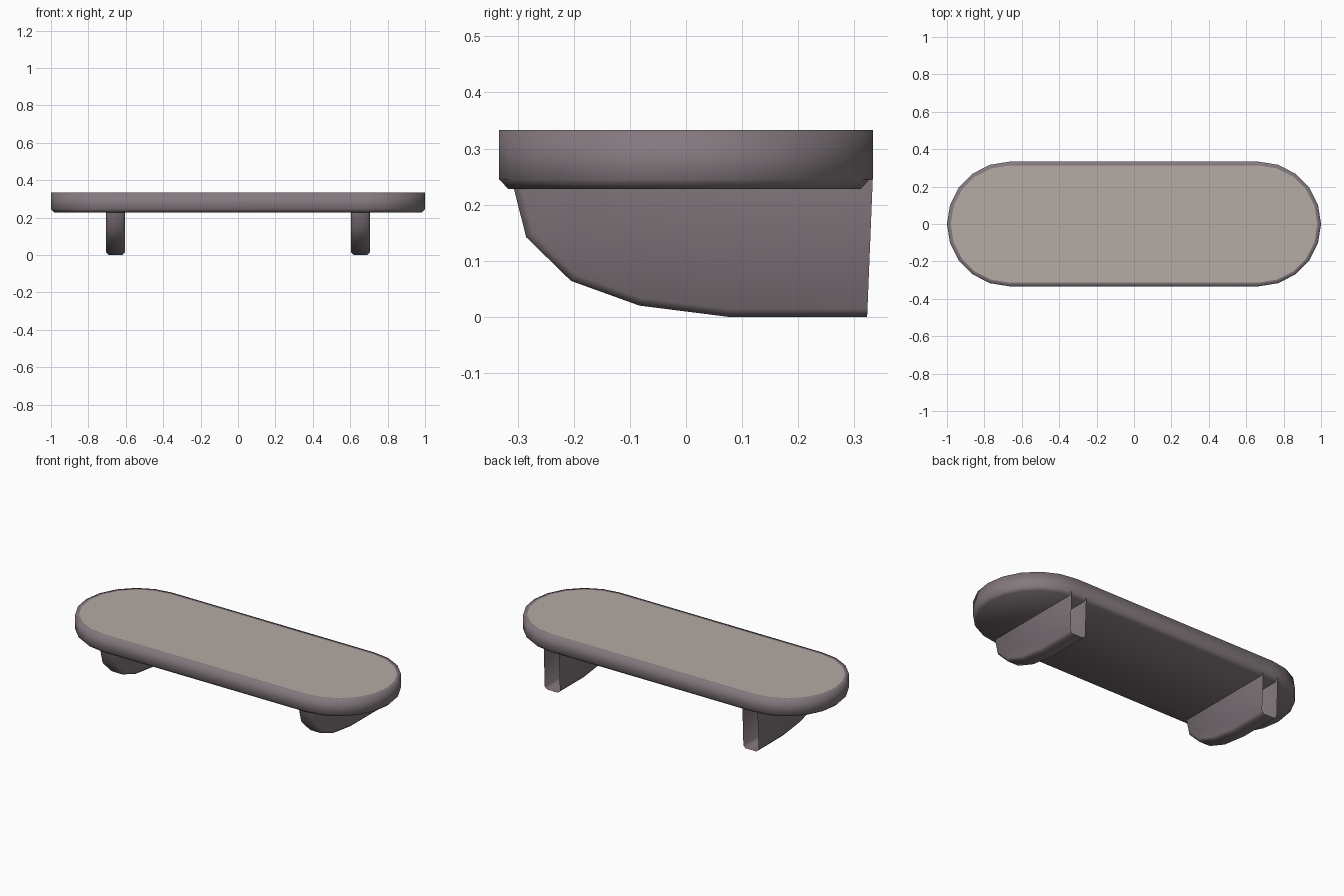
import bpy, bmesh, math

if "Cube" in bpy.data.objects:
    bpy.data.objects.remove(bpy.data.objects["Cube"], do_unlink=True)


def material(name, colour):
    mat = bpy.data.materials.new(name)
    mat.use_nodes = True
    mat.diffuse_color = (*colour, 1)
    mat.node_tree.nodes["Principled BSDF"].inputs["Base Color"].default_value = (*colour, 1)
    return mat


mauve = material("mauve grey", (0.23, 0.19, 0.21))
tan = material("warm tan", (0.46, 0.41, 0.37))


def finish(bm, name, mats):
    mesh = bpy.data.meshes.new(name)
    bm.to_mesh(mesh)
    bm.free()
    for mat in mats:
        mesh.materials.append(mat)
    obj = bpy.data.objects.new(name, mesh)
    bpy.context.collection.objects.link(obj)
    return obj


HALF, RADIUS, STEPS = 0.667, 0.333, 10


def stadium(bm, inset, z):
    """Ring of vertices around a round-ended outline."""
    ring = []
    for side, start in ((1, -90), (-1, 90)):
        for i in range(STEPS + 1):
            a = math.radians(start + 180 * i / STEPS)
            r = RADIUS - inset
            ring.append(bm.verts.new((side * HALF + r * math.cos(a), r * math.sin(a), z)))
    return ring


# Shelf board: chamfered underside, upright edge, narrow rim and tan top panel
bm = bmesh.new()
rings = [stadium(bm, inset, z) for inset, z in
         ((0.016, 0.228), (0, 0.245), (0, 0.333), (0.02, 0.333))]
for low, high in zip(rings, rings[1:]):
    for i in range(len(low)):
        j = (i + 1) % len(low)
        bm.faces.new((low[i], low[j], high[j], high[i]))
bm.faces.new(rings[0][::-1])
for face in bm.faces:
    face.smooth = True
panel = bm.faces.new(rings[-1])
panel.material_index = 1
finish(bm, "shelf_board", [mauve, tan])

# Brackets: hollow curved shells, open at the back and where they meet the board
PROFILE = ((0.333, 0.245), (0.323, 0), (0.075, 0), (-0.083, 0.02),
           (-0.205, 0.064), (-0.285, 0.142), (-0.307, 0.229))
WIDTH = 0.1

for name, centre in (("left_bracket", 0.655), ("right_bracket", -0.655)):
    bm = bmesh.new()
    inner, outer = [[bm.verts.new((centre + s * WIDTH / 2, y, z)) for y, z in PROFILE]
                    for s in (-1, 1)]
    bm.faces.new(inner)
    bm.faces.new(outer[::-1])
    for i in range(1, len(PROFILE) - 1):
        bm.faces.new((inner[i], outer[i], outer[i + 1], inner[i + 1]))
    bmesh.ops.recalc_face_normals(bm, faces=bm.faces)
    # Chamfer the long edges between the side walls and the curved underside
    rims = [e for e in bm.edges if len(e.link_faces) == 2
            and abs(e.verts[0].co.x - e.verts[1].co.x) < WIDTH / 2]
    bmesh.ops.bevel(bm, geom=rims, offset=0.014, segments=1, affect='EDGES')
    if sum(f.normal.x * (f.calc_center_median().x - centre) for f in bm.faces) < 0:
        bmesh.ops.reverse_faces(bm, faces=bm.faces)
    bracket = finish(bm, name, [mauve])
    bpy.ops.object.select_all(action='DESELECT')
    bracket.select_set(True)
    bpy.context.view_layer.objects.active = bracket
    bpy.ops.object.shade_smooth_by_angle(angle=math.radians(50))
